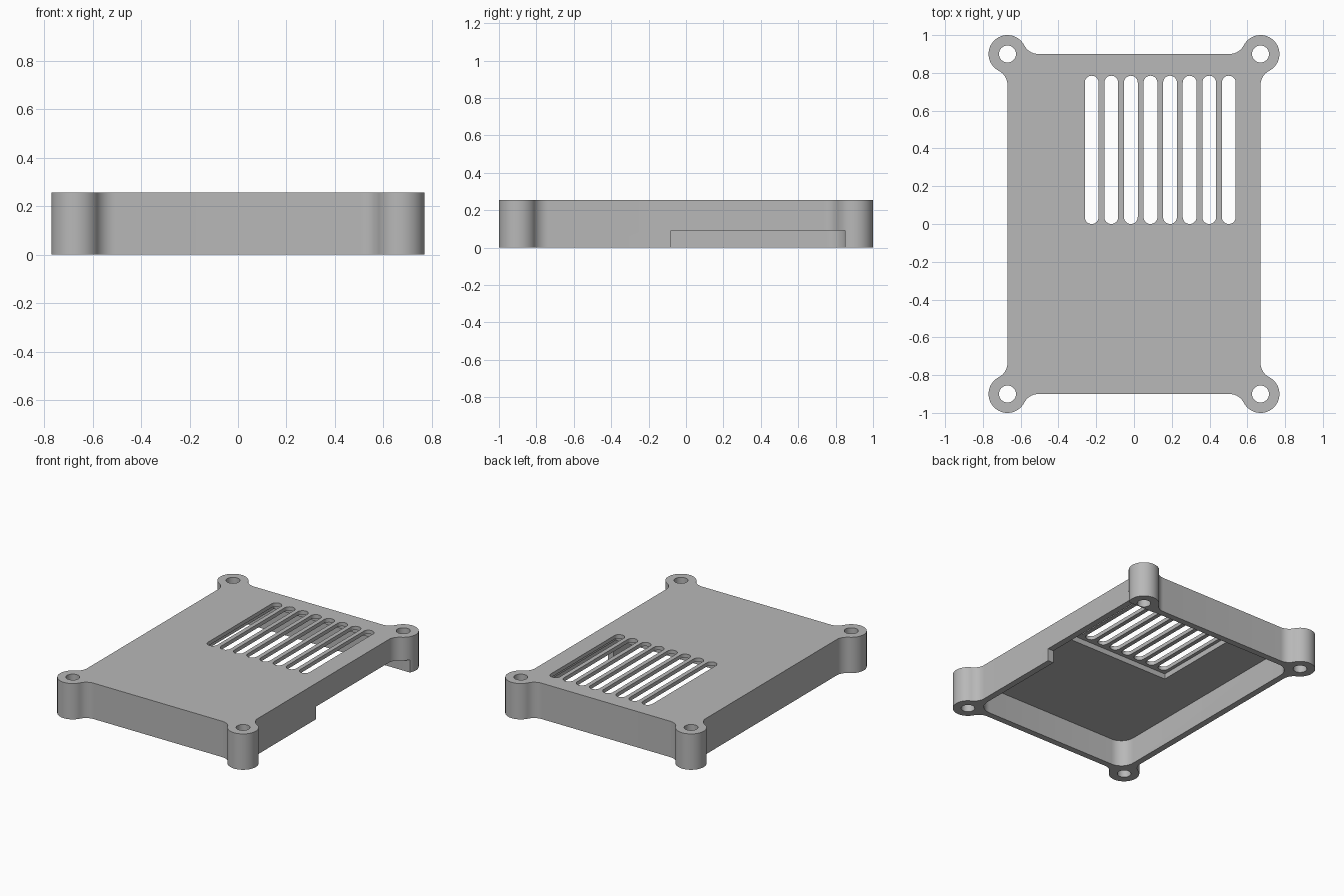
import bpy
import bmesh
from math import pi, cos, sin, atan2, sqrt, radians

if "Cube" in bpy.data.objects:
    bpy.data.objects.remove(bpy.data.objects["Cube"])

HX, HY, TOP = 0.67, 0.9, 0.255          # wall half sizes, overall height
TOWER_R, HOLE_R, FILLET_R = 0.1, 0.045, 0.085

grey = bpy.data.materials.new("plain grey")
grey.use_nodes = True
colour = (0.48, 0.48, 0.48, 1)
grey.diffuse_color = colour
grey.node_tree.nodes["Principled BSDF"].inputs["Base Color"].default_value = colour


def arc(cx, cy, r, a0, a1, n):
    return [(cx + r * cos(a0 + (a1 - a0) * i / n),
             cy + r * sin(a0 + (a1 - a0) * i / n)) for i in range(n + 1)]


def rounded_rect(x0, x1, y0, y1, r, n=10):
    pts = []
    corners = [(x1 - r, y1 - r), (x0 + r, y1 - r), (x0 + r, y0 + r), (x1 - r, y0 + r)]
    for k, (cx, cy) in enumerate(corners):
        pts += arc(cx, cy, r, k * pi / 2, (k + 1) * pi / 2, n)
    return pts


def clean(pts):
    out = []
    for p in pts:
        if not out or abs(p[0] - out[-1][0]) + abs(p[1] - out[-1][1]) > 1e-5:
            out.append(p)
    return out


def prism(bm, pts, z0, z1):
    """Extrude a closed counter-clockwise profile from z0 to z1."""
    low = [bm.verts.new((x, y, z0)) for x, y in pts]
    high = [bm.verts.new((x, y, z1)) for x, y in pts]
    bm.faces.new(low[::-1])
    bm.faces.new(high)
    for i in range(len(pts)):
        j = (i + 1) % len(pts)
        bm.faces.new((low[i], low[j], high[j], high[i]))


def make(name, prisms):
    bm = bmesh.new()
    for pts, z0, z1 in prisms:
        prism(bm, clean(pts), z0, z1)
    bmesh.ops.recalc_face_normals(bm, faces=bm.faces)
    mesh = bpy.data.meshes.new(name)
    bm.to_mesh(mesh)
    bm.free()
    mesh.materials.append(grey)
    obj = bpy.data.objects.new(name, mesh)
    bpy.context.collection.objects.link(obj)
    return obj


# Outline: straight walls blending into round screw towers
d = sqrt((TOWER_R + FILLET_R) ** 2 - FILLET_R ** 2)
t = atan2(FILLET_R, d)
corner = (arc(HX + FILLET_R, HY - d, FILLET_R, pi, pi / 2 + t, 10)
          + arc(HX, HY, TOWER_R, t - pi / 2, pi - t, 40)
          + arc(HX - d, HY + FILLET_R, FILLET_R, -t, -pi / 2, 10))
outline = []
for sx, sy in ((1, 1), (-1, 1), (-1, -1), (1, -1)):
    quarter = [(x * sx, y * sy) for x, y in corner]
    outline += quarter if sx * sy > 0 else quarter[::-1]

cover = make("case_cover", [(outline, 0, TOP)])

# Hollow underside, thinned vent area and side port opening
cavity = make("cavity_cutter", [(rounded_rect(-0.625, 0.625, -0.855, 0.855, 0.1), -0.1, 0.19)])
recess = make("recess_cutter", [([(-0.285, -0.025), (0.57, -0.025),
                                  (0.57, 0.81), (-0.285, 0.81)], 0.1, 0.228)])
port = make("port_cutter", [([(0.55, -0.08), (0.9, -0.08), (0.9, 0.85), (0.55, 0.85)], -0.1, 0.09)])

# Vent slots and screw holes
slots = []
for i in range(8):
    x = -0.224 + i * 0.1037
    slots.append((rounded_rect(x - 0.0365, x + 0.0365, 0, 0.785, 0.0364), 0.1, 0.4))
vents = make("vent_cutter", slots)
holes = make("hole_cutter", [(arc(sx * HX, sy * HY, HOLE_R, 0, 2 * pi * 31 / 32, 31), -0.1, 0.4)
                             for sx in (-1, 1) for sy in (-1, 1)])

cutters = [cavity, recess, port, vents, holes]
for cutter in cutters:
    cutter.hide_render = True
    mod = cover.modifiers.new(cutter.name, 'BOOLEAN')
    mod.operation = 'DIFFERENCE'
    mod.solver = 'EXACT'
    mod.object = cutter

# Bake the cuts and drop the helpers
bpy.context.view_layer.update()
cut = cover.evaluated_get(bpy.context.evaluated_depsgraph_get())
mesh = bpy.data.meshes.new_from_object(cut)
cover.modifiers.clear()
cover.data = mesh
for cutter in cutters:
    bpy.data.objects.remove(cutter)

bpy.ops.object.select_all(action='DESELECT')
cover.select_set(True)
bpy.context.view_layer.objects.active = cover
bpy.ops.object.shade_smooth_by_angle(angle=radians(30))
